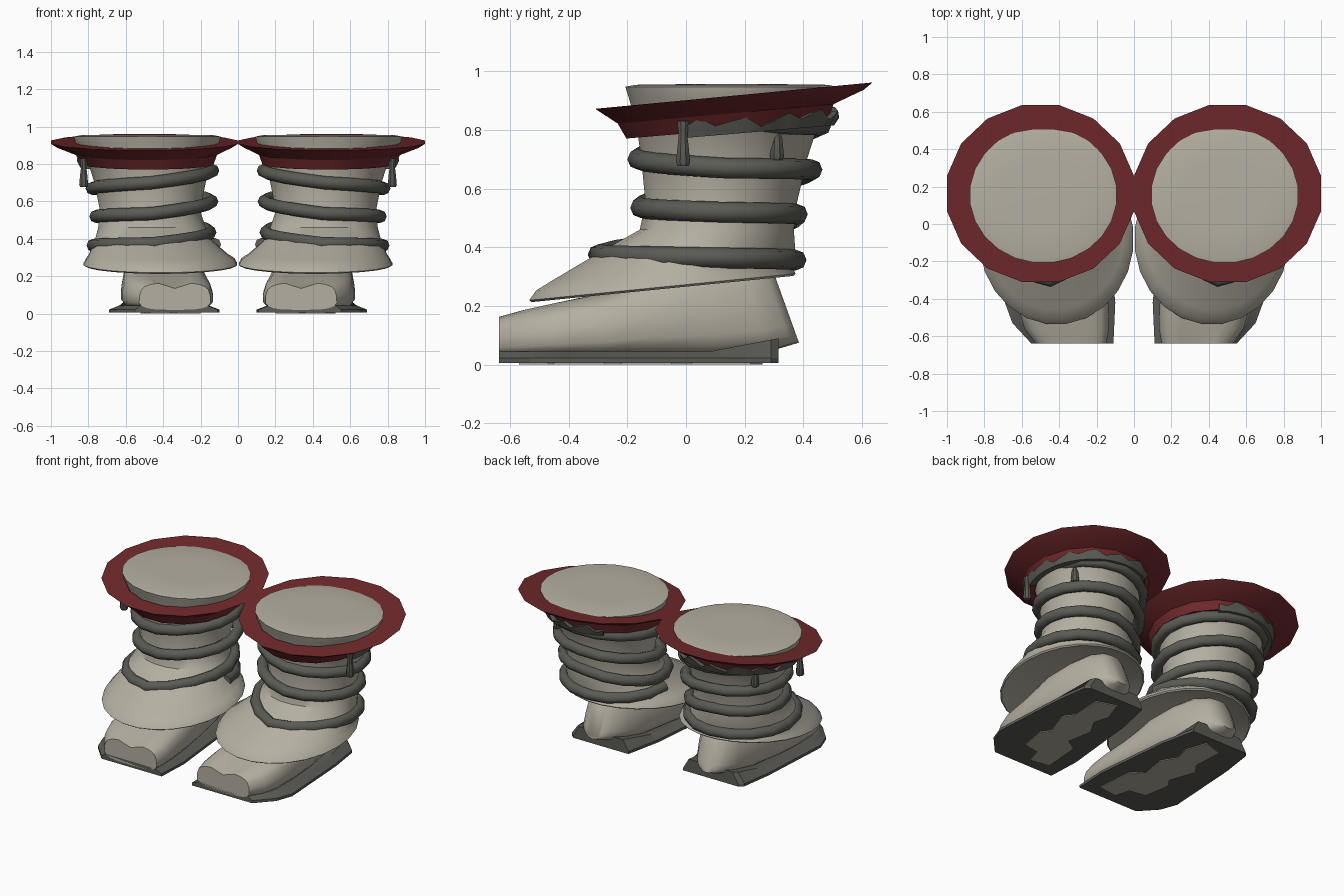
import bpy, bmesh, math
from mathutils import Vector


def material(name, rgb):
    m = bpy.data.materials.new(name)
    m.diffuse_color = (*rgb, 1)
    return m


CREAM = material("cream_cloth", (0.46, 0.43, 0.36))
RED = material("dark_red", (0.165, 0.022, 0.025))
DARK = material("charcoal", (0.105, 0.105, 0.092))


def finish(name, bm, mat, angle=35):
    """Turn a bmesh into a pair of mirrored parts."""
    bmesh.ops.recalc_face_normals(bm, faces=bm.faces)
    me = bpy.data.meshes.new(name)
    bm.to_mesh(me)
    bm.free()
    me.materials.append(mat)
    ob = bpy.data.objects.new(name, me)
    bpy.context.collection.objects.link(ob)
    mod = ob.modifiers.new("other_side", 'MIRROR')
    mod.use_mirror_merge = False
    bpy.ops.object.select_all(action='DESELECT')
    ob.select_set(True)
    bpy.context.view_layer.objects.active = ob
    bpy.ops.object.shade_smooth_by_angle(angle=math.radians(angle))
    return ob


def loft(name, rings, mat, closed=False, angle=35):
    """Skin a list of point rings; cap the ends unless closed in a loop."""
    bm = bmesh.new()
    vs = [[bm.verts.new(p) for p in r] for r in rings]
    n = len(vs[0])
    pairs = list(zip(vs, vs[1:])) + ([(vs[-1], vs[0])] if closed else [])
    for a, b in pairs:
        for i in range(n):
            j = (i + 1) % n
            bm.faces.new((a[i], a[j], b[j], b[i]))
    if not closed:
        bm.faces.new(vs[0])
        bm.faces.new(vs[-1])
    return finish(name, bm, mat, angle)


def oval(cx, cy, rx, ry, z, slope=0.0, n=16):
    """Horizontal oval ring, tilted along y by slope."""
    pts = []
    for i in range(n):
        a = 2 * math.pi * (i + 0.5) / n
        y = ry * math.sin(a)
        pts.append((cx + rx * math.cos(a), cy + y, z + slope * y))
    return pts


# Leg flowing down into the flared skirt, with a lip and a hollow underside
loft("leg_and_skirt", [oval(*r, n=24) for r in (
    (0.485, 0.155, 0.20, 0.18, 0.956),
    (0.485, 0.155, 0.36, 0.33, 0.954),
    (0.485, 0.155, 0.395, 0.365, 0.947),
    (0.485, 0.155, 0.385, 0.35, 0.90),
    (0.475, 0.14, 0.33, 0.31, 0.81),
    (0.47, 0.13, 0.30, 0.285, 0.70),
    (0.47, 0.12, 0.27, 0.26, 0.55),
    (0.46, 0.105, 0.29, 0.265, 0.46),
    (0.45, 0.035, 0.32, 0.34, 0.385, 0.02),
    (0.425, -0.05, 0.375, 0.41, 0.315, 0.07),
    (0.415, -0.075, 0.40, 0.44, 0.292, 0.09),
    (0.415, -0.08, 0.414, 0.458, 0.265, 0.10),
    (0.415, -0.08, 0.405, 0.45, 0.258, 0.10),
    (0.415, -0.08, 0.365, 0.41, 0.272, 0.10),
    (0.43, 0.0, 0.20, 0.24, 0.31, 0.09))], CREAM, angle=40)

# Wide tilted collar
loft("collar", [oval(*r) for r in (
    (0.485, 0.145, 0.37, 0.35, 0.915, 0.095),
    (0.50, 0.163, 0.51, 0.482, 0.917, 0.095),
    (0.50, 0.163, 0.475, 0.452, 0.895, 0.095),
    (0.49, 0.135, 0.385, 0.375, 0.855, 0.09),
    (0.48, 0.14, 0.355, 0.35, 0.80, 0.085),
    (0.475, 0.14, 0.30, 0.29, 0.81, 0.085))], RED, closed=True, angle=25)

# Ragged dark residue clinging under the back of the collar
strip = []
for k in range(19):
    a = math.radians(-22 + 8 * k)
    up = 0.018 * math.sin(k * 2.1) + 0.008 * math.sin(k * 0.9)
    row = []
    for r, z in ((0.33, 0.785), (0.365, 0.785), (0.382, 0.825 + up), (0.34, 0.825 + up)):
        y = r * math.sin(a)
        row.append((0.48 + r * math.cos(a), 0.14 + y, z + 0.085 * y))
    strip.append(row)
loft("residue", strip, DARK)


def sample(table, t):
    """Linear interpolation of rows whose first entry is the key."""
    for a, b in zip(table, table[1:]):
        if t <= b[0]:
            f = (t - a[0]) / (b[0] - a[0])
            return [u + (v - u) * f for u, v in zip(a, b)][1:]
    return list(table[-1][1:])


# Cord wound around the leg: turn, centre x, centre y, radius x, radius y, z
WIND = ((0.0, 0.475, 0.145, 0.29, 0.27, 0.83),
        (0.12, 0.475, 0.145, 0.33, 0.31, 0.82),
        (0.25, 0.475, 0.145, 0.33, 0.315, 0.815),
        (0.5, 0.47, 0.14, 0.335, 0.30, 0.765),
        (0.75, 0.465, 0.135, 0.315, 0.30, 0.70),
        (1.0, 0.465, 0.135, 0.315, 0.295, 0.67),
        (1.25, 0.465, 0.135, 0.31, 0.295, 0.665),
        (1.5, 0.46, 0.13, 0.32, 0.285, 0.60),
        (1.75, 0.46, 0.12, 0.31, 0.275, 0.535),
        (2.0, 0.46, 0.12, 0.30, 0.27, 0.52),
        (2.25, 0.46, 0.115, 0.30, 0.265, 0.513),
        (2.5, 0.455, 0.11, 0.305, 0.27, 0.435),
        (2.75, 0.45, 0.035, 0.325, 0.335, 0.375),
        (3.0, 0.45, 0.06, 0.325, 0.32, 0.365),
        (3.3, 0.45, 0.09, 0.32, 0.285, 0.355),
        (3.5, 0.45, 0.05, 0.325, 0.32, 0.37))
SEG = 16
path = []
for k in range(int(3.5 * SEG) + 1):
    t = k / SEG
    cx, cy, rx, ry, z = sample(WIND, t)
    a = 2 * math.pi * t
    path.append(Vector((cx + rx * math.cos(a), cy + ry * math.sin(a), z)))
tube = []
for k, p in enumerate(path):
    d = (path[min(k + 1, len(path) - 1)] - path[max(k - 1, 0)]).normalized()
    side = d.cross(Vector((0, 0, 1))).normalized()
    up = side.cross(d)
    tube.append([p + 0.035 * (math.cos(q * math.pi / 4) * side
                              + math.sin(q * math.pi / 4) * up) for q in range(8)])
loft("wound_cord", tube, DARK, angle=50)

# Hanging drips below the collar
for i, (x, y, low) in enumerate(((0.825, -0.01, 0.68), (0.72, 0.31, 0.70))):
    loft(f"drip_{i + 1}", [oval(x, y, r, r, z, n=8) for r, z in (
        (0.02, low - 0.003), (0.026, low + 0.01), (0.021, low + 0.06),
        (0.016, low + 0.10), (0.022, 0.83))], DARK)

# Foot: y, inner x, outer x, top z, backward lean, dent between the toes
FOOT = ((-0.638, 0.135, 0.54, 0.165, 0.0, 0.03), (-0.56, 0.12, 0.60, 0.187, 0.0, 0.03),
        (-0.45, 0.12, 0.635, 0.212, 0.0, 0.02), (-0.28, 0.135, 0.64, 0.245, 0.0, 0.0),
        (-0.10, 0.16, 0.635, 0.31, 0.0, 0.0), (0.10, 0.20, 0.60, 0.34, -0.1, 0.0),
        (0.27, 0.25, 0.56, 0.34, -0.25, 0.0), (0.355, 0.31, 0.52, 0.32, -0.33, 0.0),
        (0.385, 0.36, 0.47, 0.30, -0.36, 0.0))
sections = []
for y, x0, x1, top, lean, dent in FOOT:
    base = 0.02 + 0.055 * max(0, (y - 0.2) / 0.185)
    cx, w, h = (x0 + x1) / 2, (x1 - x0) / 2, top - base
    ring = []
    for i in range(20):
        a = 2 * math.pi * i / 20
        c, s = math.cos(a), math.sin(a)
        px = math.copysign(abs(c) ** 0.6, c)
        pz = (math.copysign(abs(s) ** 0.6, s) + 1) / 2
        z = base + h * pz - (dent * max(0, 1 - 2.2 * abs(px)) if s > 0 else 0)
        ring.append((cx + w * px * (1 - 0.12 * pz), y + lean * (z - base), z))
    sections.append(ring)
loft("foot", sections, CREAM, angle=50)


def plate(name, outline, layers, mat):
    """Stack of outlines: each layer is (x scale, height as a function of y)."""
    mid = 0.40
    loft(name, [[(mid + (x - mid) * s, y, top(y)) for x, y in outline]
                for s, top in layers], mat, angle=20)


# Thin sole, rising around the foot and towards the heel
plate("sole", ((0.11, -0.638), (0.55, -0.638), (0.65, -0.53), (0.69, -0.42),
               (0.66, 0.08), (0.63, 0.29), (0.60, 0.315), (0.20, 0.315),
               (0.15, 0.08), (0.10, -0.42)),
      ((1.0, lambda y: 0.005), (1.0, lambda y: 0.022),
       (0.8, lambda y: 0.045 + 0.045 * max(0, (y - 0.08) / 0.235)),
       (0.5, lambda y: 0.045 + 0.045 * max(0, (y - 0.08) / 0.235))), DARK)

# Worn patch under the sole
plate("sole_patch", ((0.20, -0.55), (0.33, -0.57), (0.36, -0.47), (0.47, -0.45),
                     (0.50, -0.28), (0.46, -0.22), (0.52, -0.05), (0.47, 0.02),
                     (0.48, 0.22), (0.35, 0.26), (0.30, 0.12), (0.33, 0.02),
                     (0.27, -0.08), (0.30, -0.25), (0.22, -0.30)),
      ((1.0, lambda y: 0.0), (1.0, lambda y: 0.007)), CREAM)
